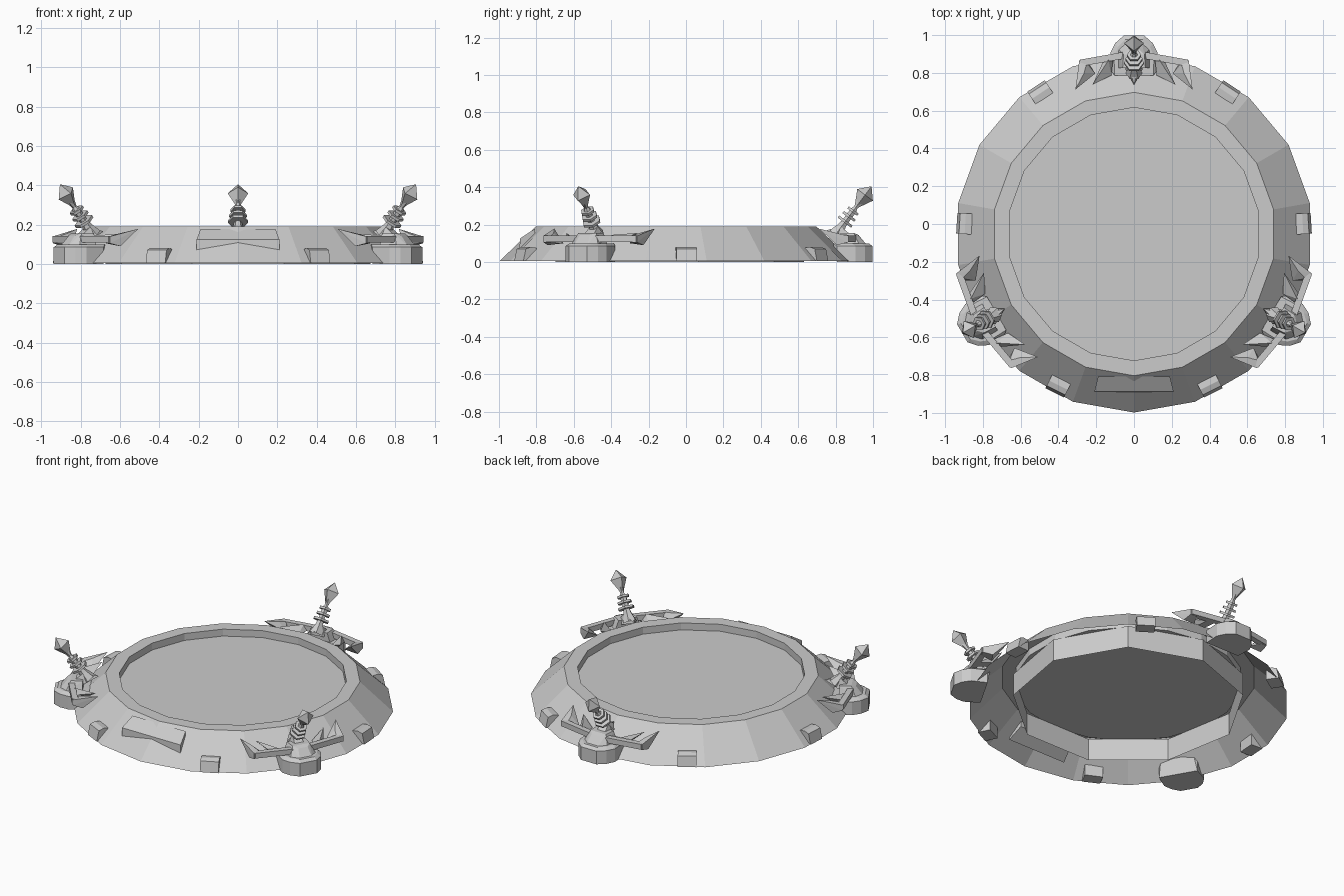
import bpy, bmesh, math
from mathutils import Vector

if "Cube" in bpy.data.objects:
    bpy.data.objects.remove(bpy.data.objects["Cube"])

CY = -0.053          # disc centre on y
C = Vector((0, CY, 0))


def finish(bm, name, recalc=True):
    if recalc:
        bmesh.ops.recalc_face_normals(bm, faces=bm.faces)
    me = bpy.data.meshes.new(name)
    bm.to_mesh(me)
    bm.free()
    ob = bpy.data.objects.new(name, me)
    bpy.context.collection.objects.link(ob)
    return ob


def lathe(name, profile, n, origin=C, axis=Vector((0, 0, 1)), side=Vector((0, 1, 0))):
    """Revolve (distance along axis, radius) pairs with n flat sides."""
    bm = bmesh.new()
    other = axis.cross(side)
    rows = []
    for s, r in profile:
        rows.append([bm.verts.new(origin + axis * s + r * (
            math.cos(2 * math.pi * i / n) * side + math.sin(2 * math.pi * i / n) * other))
            for i in range(n)])
    for a, b in zip(rows, rows[1:]):
        for i in range(n):
            j = (i + 1) % n
            bm.faces.new((a[i], a[j], b[j], b[i]))
    bmesh.ops.remove_doubles(bm, verts=bm.verts, dist=1e-5)
    return finish(bm, name)


def polar(deg):
    """Map (tangent, radius, height) at an angle to world space."""
    a = math.radians(deg)
    out = Vector((math.cos(a), math.sin(a), 0))
    tan = Vector((-math.sin(a), math.cos(a), 0))
    return out, tan, lambda p: C + tan * p[0] + out * p[1] + Vector((0, 0, p[2]))


def hull(name, pts, to_world):
    bm = bmesh.new()
    for p in pts:
        bm.verts.new(to_world(p))
    res = bmesh.ops.convex_hull(bm, input=bm.verts)
    loose = [v for v in bm.verts if not v.link_faces]
    bmesh.ops.delete(bm, geom=loose, context='VERTS')
    bmesh.ops.dissolve_limit(bm, angle_limit=0.01, verts=bm.verts, edges=bm.edges)
    return finish(bm, name)


# Platform: open-bottomed sloped shell with a recessed floor
lathe("platform_rim", [(0.004, 0.945), (0.19, 0.75), (0.19, 0.67), (0.145, 0.67)], 18)
lathe("platform_floor", [(0.145, 0.67), (0.145, 0.0)], 18)
# Nine-sided inner support wall under the floor
lathe("support_wall", [(0.0, 0.685), (0.143, 0.685)], 9)

# Raised plate on the front slope
_, _, front = polar(-90)
hull("front_plate", [(s * x, r, z) for s in (-1, 1) for x, r, z in (
    (0.19, 0.755, 0.178), (0.21, 0.835, 0.125), (0.21, 0.837, 0.06), (0.19, 0.755, 0.12))], front)

for k, deg in enumerate((90, 210, 330), 1):
    out, tan, w = polar(deg)

    # Pod block: faceted base with a smaller cap
    outline = [(0.12, 0.86), (0.125, 0.96), (0.10, 1.01), (0.055, 1.05)]
    low = [(s * t, r) for s in (-1, 1) for t, r in outline]
    hull(f"pod_base_{k}", [(t, r, z) for t, r in low for z in (0.0, 0.085)]
         + [(t * 0.85, r - 0.02, 0.1) for t, r in low], w)
    hull(f"pod_cap_{k}", [(s * t, r, z) for s in (-1, 1) for t, r, z in (
        (0.085, 0.88, 0.09), (0.085, 0.98, 0.09), (0.04, 1.02, 0.09),
        (0.06, 0.88, 0.155), (0.055, 0.95, 0.155), (0.03, 0.975, 0.145))], w)
    # Wedge pointing in along the slope
    hull(f"pod_wedge_{k}", [(0, 0.79, 0.165), (-0.045, 0.87, 0.13), (0.045, 0.87, 0.13),
                            (-0.025, 0.88, 0.19), (0.025, 0.88, 0.19),
                            (-0.03, 0.94, 0.14), (0.03, 0.94, 0.14)], w)

    # Leaning spindle with three discs
    axis = (out * 0.175 + Vector((0, 0, 0.235))).normalized()
    base = w((0, 0.87, 0.17))
    prof = [(-0.03, 0.045), (0.02, 0.027)]
    for s, r in ((0.05, 0.052), (0.085, 0.045), (0.12, 0.038)):
        prof += [(s, 0.02), (s, r), (s + 0.014, r), (s + 0.014, 0.02)]
    prof += [(0.15, 0.012), (0.185, 0.02)]
    lathe(f"spindle_{k}", prof, 6, base, axis, tan)
    # Crystal tip
    lathe(f"crystal_{k}", [(0.155, 0.0), (0.16, 0.012), (0.235, 0.052), (0.293, 0.0)],
          4, base, axis, tan)

    for s, side in ((-1, "left"), (1, "right")):
        # Arm reaching sideways from the pod
        hull(f"arm_{side}_{k}", [(s * t, r + d, z) for t, r in ((0.06, 0.945), (0.285, 0.905))
                                 for d in (-0.018, 0.018) for z in (0.108, 0.142)], w)
        # Inward pointing claw on the arm end
        hull(f"claw_{side}_{k}", [(s * t, r, z) for t, r, z in (
            (0.29, 0.918, 0.105), (0.29, 0.918, 0.14), (0.25, 0.92, 0.105),
            (0.25, 0.905, 0.14), (0.295, 0.86, 0.09), (0.205, 0.85, 0.10),
            (0.265, 0.85, 0.155), (0.31, 0.765, 0.178))], w)
        # Second small claw nearer to the pod
        hull(f"inner_claw_{side}_{k}", [(s * t, r, z) for t, r, z in (
            (0.16, 0.92, 0.11), (0.11, 0.93, 0.11), (0.135, 0.92, 0.145),
            (0.17, 0.84, 0.11), (0.12, 0.84, 0.11), (0.22, 0.79, 0.155))], w)
        # Small block at the foot of the slope
        _, _, tw = polar(deg + s * 33.5)
        hull(f"foot_block_{side}_{k}", [(u * 0.055, r, z) for u in (-1, 1) for r, z in (
            (0.86, 0.004), (0.94, 0.004), (0.925, 0.07), (0.895, 0.08), (0.86, 0.075))], tw)
